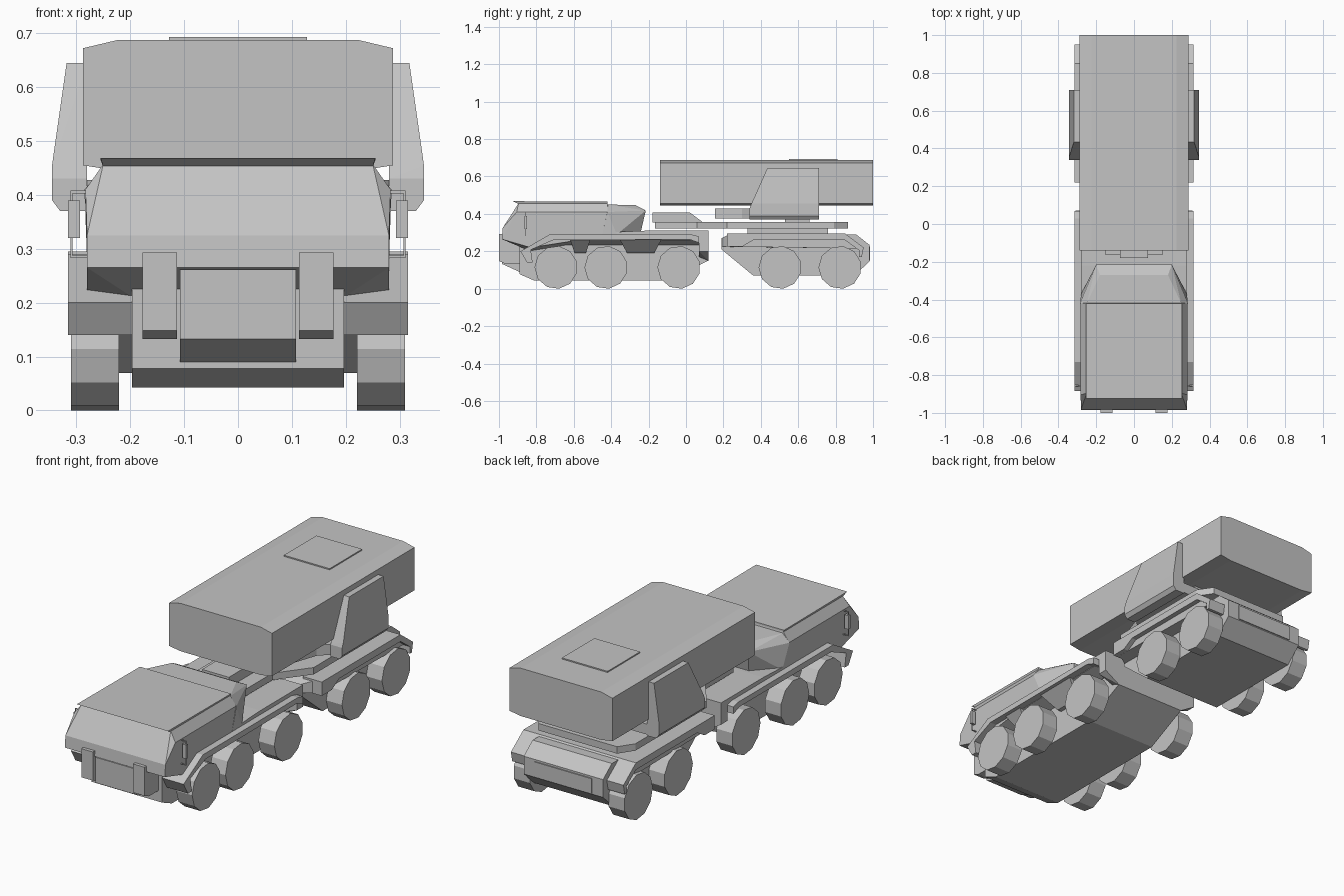
import bpy, bmesh, math

grey = bpy.data.materials.new("light grey")
grey.diffuse_color = (0.55, 0.55, 0.55, 1)


def finish(name, bm):
    bmesh.ops.recalc_face_normals(bm, faces=bm.faces)
    mesh = bpy.data.meshes.new(name)
    bm.to_mesh(mesh)
    bm.free()
    mesh.materials.append(grey)
    ob = bpy.data.objects.new(name, mesh)
    bpy.context.collection.objects.link(ob)
    return ob


def mirrored(pts):
    return pts + [(-x, y, z) for x, y, z in pts]


def solid(name, pts):
    """Convex block around the given points."""
    bm = bmesh.new()
    for p in pts:
        bm.verts.new(p)
    res = bmesh.ops.convex_hull(bm, input=bm.verts)
    junk = {g for g in res["geom_interior"] + res["geom_unused"]
            if isinstance(g, bmesh.types.BMVert)}
    bmesh.ops.delete(bm, geom=list(junk), context='VERTS')
    bmesh.ops.dissolve_limit(bm, angle_limit=0.01, verts=bm.verts, edges=bm.edges)
    return finish(name, bm)


def pair(name, pts):
    """Convex block on both sides."""
    solid(name + "_right", pts)
    solid(name + "_left", [(-x, y, z) for x, y, z in pts])


def box(x0, x1, y0, y1, z0, z1):
    return [(x, y, z) for x in (x0, x1) for y in (y0, y1) for z in (z0, z1)]


def side_prism(name, x0, x1, yz):
    """Side profile (y, z) extruded along x."""
    bm = bmesh.new()
    face = bm.faces.new([bm.verts.new((x0, y, z)) for y, z in yz])
    ext = bmesh.ops.extrude_face_region(bm, geom=[face])["geom"]
    moved = [v for v in ext if isinstance(v, bmesh.types.BMVert)]
    bmesh.ops.translate(bm, vec=(x1 - x0, 0, 0), verts=moved)
    return finish(name, bm)


def plan_prism(name, xy, z0, z1):
    """Half plan outline (x, y) mirrored and raised between two heights."""
    loop = xy + [(-x, y) for x, y in reversed(xy)]
    bm = bmesh.new()
    face = bm.faces.new([bm.verts.new((x, y, z0)) for x, y in loop])
    ext = bmesh.ops.extrude_face_region(bm, geom=[face])["geom"]
    moved = [v for v in ext if isinstance(v, bmesh.types.BMVert)]
    bmesh.ops.translate(bm, vec=(0, 0, z1 - z0), verts=moved)
    return finish(name, bm)


# Eleven-sided wheels, five per side
R = 0.115
for i, wy in enumerate((-0.695, -0.428, -0.038, 0.503, 0.823)):
    ring = [(wy - R * math.cos(a), 0.114 + R * math.sin(a))
            for a in (k * math.tau / 11 for k in range(11))]
    for s, side in ((1, "right"), (-1, "left")):
        side_prism(f"wheel_{i + 1}_{side}", s * 0.221, s * 0.31, ring)

# Front hull
side_prism("front_hull", -0.197, 0.197, [
    (-0.89, 0.078), (-0.81, 0.043), (-0.10, 0.043), (0.12, 0.15),
    (0.12, 0.31), (-0.22, 0.31), (-0.30, 0.28), (-0.89, 0.24)])
solid("front_deck", mirrored(
    [(0.28, y, 0.26) for y in (-0.80, 0.12)] +
    [(0.20, y, 0.235) for y in (-0.80, 0.12)] +
    [(0.28, -0.80, 0.285), (0.28, -0.22, 0.31), (0.28, 0.12, 0.31)]))
solid("rear_deck_corner", mirrored(box(0, 0.28, 0.07, 0.12, 0.2, 0.31)
                                   + [(0.197, 0.12, 0.15), (0.197, 0.07, 0.17)]))

# Tapered lockers between the wheels
for n, (a, b, c, d) in {"small_locker": (-0.62, -0.51, -0.535, -0.595),
                        "large_locker": (-0.355, -0.13, -0.17, -0.315)}.items():
    pair(n, [(0.30, a, 0.265), (0.30, b, 0.265), (0.19, a, 0.265), (0.19, b, 0.265),
             (0.22, c, 0.19), (0.22, d, 0.19), (0.19, c, 0.19), (0.19, d, 0.19)])

# Mudguards
front_guard = [(-0.85, 0.14), (-0.885, 0.20), (-0.73, 0.29), (0.03, 0.29), (0.07, 0.28),
               (0.07, 0.245), (0.02, 0.263), (-0.71, 0.26), (-0.83, 0.208), (-0.82, 0.14)]
rear_guard = [(0.22, 0.295), (0.85, 0.295), (0.95, 0.22), (0.94, 0.17), (0.925, 0.17),
              (0.925, 0.205), (0.85, 0.26), (0.36, 0.26), (0.30, 0.225), (0.22, 0.225)]
for s, side in ((1, "right"), (-1, "left")):
    side_prism("front_mudguard_" + side, s * 0.19, s * 0.315, front_guard)
    side_prism("rear_mudguard_" + side, s * 0.21, s * 0.315, rear_guard)

# Cab with undercut nose and sloped windscreen
solid("cab", mirrored([
    (0.28, -0.985, 0.265), (0.28, -0.98, 0.325), (0.283, -0.905, 0.41),
    (0.25, -0.895, 0.457), (0.25, -0.42, 0.457),
    (0.283, -0.42, 0.41), (0.28, -0.38, 0.29),
    (0.28, -0.83, 0.22), (0.18, -0.83, 0.20), (0.18, -0.40, 0.27)]))
solid("roof", mirrored(
    [(0.255, -0.925, 0.468), (0.255, -0.42, 0.465), (0.25, -0.895, 0.452),
     (0.25, -0.42, 0.452)]))
solid("cab_rear", mirrored([
    (0.25, -0.42, 0.45), (0.285, -0.42, 0.41), (0.28, -0.37, 0.29), (0.28, -0.45, 0.28),
    (0.18, -0.27, 0.447), (0.20, -0.215, 0.418), (0.18, -0.245, 0.29)]))

# Nose plate, bumper blocks and mirrors
side_prism("nose_plate", -0.108, 0.108, [
    (-0.985, 0.262), (-0.985, 0.133), (-0.89, 0.09), (-0.83, 0.09), (-0.83, 0.262)])
for s, side in ((1, "right"), (-1, "left")):
    side_prism("bumper_block_" + side, s * 0.113, s * 0.177, [
        (-1.0, 0.293), (-1.0, 0.148), (-0.965, 0.133), (-0.86, 0.133),
        (-0.86, 0.22), (-0.975, 0.27), (-0.975, 0.293)])
pair("mirror", box(0.293, 0.315, -0.864, -0.85, 0.32, 0.39))
pair("mirror_post", box(0.307, 0.311, -0.859, -0.855, 0.285, 0.408))
pair("mirror_arm_top", box(0.27, 0.311, -0.859, -0.855, 0.403, 0.408))
pair("mirror_arm_bottom", box(0.27, 0.311, -0.859, -0.855, 0.283, 0.288))

# Rear hull
side_prism("rear_hull", -0.222, 0.222, [
    (0.19, 0.21), (0.36, 0.07), (0.90, 0.07), (0.98, 0.145), (0.98, 0.235),
    (0.91, 0.29), (0.19, 0.27)])
solid("rear_sponson", mirrored(box(0, 0.29, 0.24, 0.85, 0.26, 0.295)
      + [(0.22, 0.19, 0.27), (0.22, 0.19, 0.225), (0.29, 0.24, 0.225),
         (0.29, 0.94, 0.225), (0.29, 0.92, 0.215)]))
solid("rear_panel", mirrored(box(0, 0.16, 0.9, 0.985, 0.15, 0.225)))
solid("hull_top", mirrored(box(0, 0.20, 0.33, 0.76, 0.285, 0.325)))

# Turntable platform with narrow forward neck
plan_prism("platform", [(0.15, -0.165), (0.15, 0.06), (0.27, 0.22), (0.27, 0.79),
                        (0.22, 0.865)], 0.322, 0.357)
side_prism("neck_box", -0.075, 0.075, [
    (-0.18, 0.355), (-0.18, 0.408), (0.02, 0.408), (0.09, 0.355)])
solid("turntable", mirrored(box(0, 0.15, 0.53, 0.66, 0.35, 0.385)))
plan_prism("turret_base", [(0.18, 0.155), (0.23, 0.30), (0.29, 0.36), (0.29, 0.71)],
           0.375, 0.428)
solid("turret_riser", mirrored(box(0, 0.2, 0.36, 0.70, 0.42, 0.46)))

# Side arms holding the launcher
pair("side_arm", [
    (0.28, 0.34, 0.37), (0.33, 0.34, 0.37), (0.345, 0.34, 0.39), (0.345, 0.34, 0.43),
    (0.345, 0.35, 0.455), (0.318, 0.435, 0.645), (0.28, 0.435, 0.645),
    (0.28, 0.34, 0.43), (0.28, 0.71, 0.37), (0.33, 0.71, 0.37), (0.345, 0.71, 0.39),
    (0.345, 0.71, 0.455), (0.318, 0.71, 0.645), (0.28, 0.71, 0.645)])

# Launcher pod and top hatch
solid("launcher_pod", mirrored(
    [(x, y, z) for y in (-0.14, 1.0)
     for x, z in ((0.225, 0.687), (0.288, 0.672), (0.288, 0.455), (0.225, 0.445))]))
solid("pod_hatch", mirrored(box(0, 0.128, 0.55, 0.81, 0.685, 0.693)))
